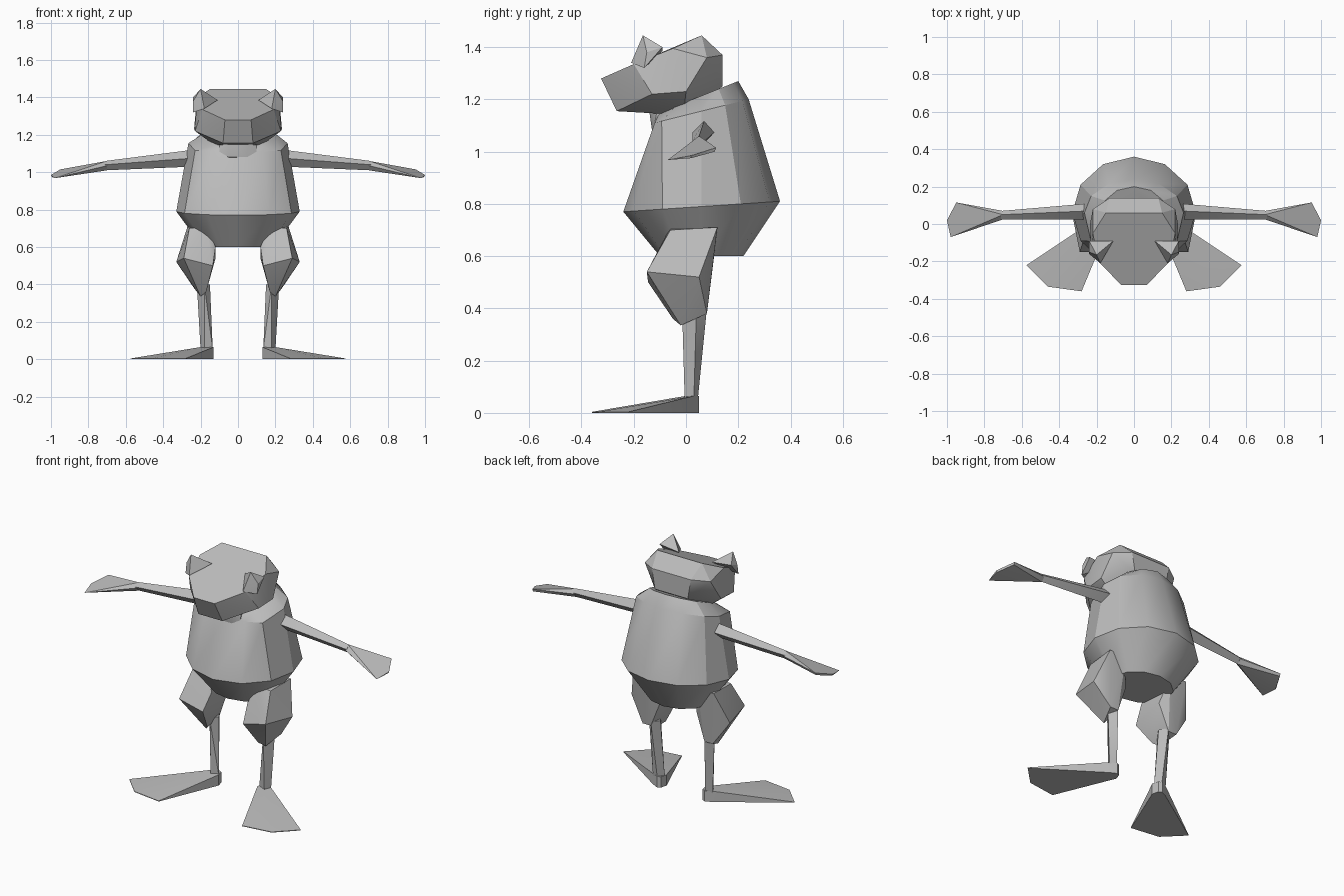
import bpy, bmesh, math

grey = bpy.data.materials.new("grey")
grey.diffuse_color = (0.5, 0.5, 0.5, 1)


def finish(bm, name, mirror=False):
    bmesh.ops.recalc_face_normals(bm, faces=bm.faces)
    me = bpy.data.meshes.new(name)
    bm.to_mesh(me)
    bm.free()
    ob = bpy.data.objects.new(name, me)
    bpy.context.collection.objects.link(ob)
    me.materials.append(grey)
    if mirror:
        ob.modifiers.new("mirror", "MIRROR")
    bpy.ops.object.select_all(action="DESELECT")
    ob.select_set(True)
    bpy.context.view_layer.objects.active = ob
    bpy.ops.object.shade_smooth_by_angle(angle=math.radians(30))
    return ob


def hull(name, pts, pair=False):
    """Faceted solid round a few corners; a pair is mirrored, otherwise the corners are."""
    if not pair:
        pts = pts + [(-x, y, z) for x, y, z in pts if x]
    bm = bmesh.new()
    for p in pts:
        bm.verts.new(p)
    res = bmesh.ops.convex_hull(bm, input=bm.verts)
    junk = [v for v in bm.verts if not v.link_faces]
    bmesh.ops.delete(bm, geom=junk, context="VERTS")
    bmesh.ops.dissolve_limit(bm, angle_limit=math.radians(4), verts=bm.verts, edges=bm.edges)
    return finish(bm, name, pair)


# Torso: tilted twelve-sided rings (half width, front y, back y, front z, back z, chest flatness)
rings = [(0.19, -0.10, 0.22, 0.60, 0.60, 1.0),
         (0.33, -0.24, 0.36, 0.77, 0.81, 1.0),
         (0.265, -0.12, 0.24, 1.11, 1.20, 1.7),
         (0.18, -0.10, 0.20, 1.15, 1.27, 1.2)]
bm = bmesh.new()
loops = []
for rx, y0, y1, z0, z1, flat in rings:
    loop = []
    for i in range(12):
        a = i * math.pi / 6
        s = math.sin(a)
        if s < 0:
            s = max(-1, s * flat)
        t = (s + 1) / 2
        loop.append(bm.verts.new((rx * math.cos(a), y0 + (y1 - y0) * t, z0 + (z1 - z0) * t)))
    loops.append(loop)
for a, b in zip(loops, loops[1:]):
    for i in range(12):
        j = (i + 1) % 12
        bm.faces.new((a[i], a[j], b[j], b[i]))
bm.faces.new(loops[0])
bm.faces.new(loops[-1])
finish(bm, "torso")

# Throat under the jaw
hull("throat", [(0.10, -0.11, 1.16), (0.10, -0.12, 1.11), (0.05, -0.14, 1.15),
                (0.05, -0.13, 1.08), (0.05, -0.06, 1.07), (0.10, 0.0, 1.16)])

# Head with broad flat snout
hull("head", [(0.07, -0.325, 1.28), (0.08, -0.265, 1.155), (0.19, -0.20, 1.335),
              (0.22, -0.05, 1.395), (0.15, 0.06, 1.445), (0.23, -0.13, 1.22),
              (0.235, 0.0, 1.23), (0.12, -0.01, 1.14), (0.11, 0.14, 1.25),
              (0.13, 0.14, 1.37), (0.22, 0.08, 1.36)])

# Eye bumps
hull("eyes", [(0.11, -0.09, 1.385), (0.24, -0.09, 1.40), (0.20, -0.165, 1.445),
              (0.18, -0.21, 1.34), (0.24, -0.16, 1.32), (0.24, -0.15, 1.38)], True)

# Arms and paddle hands
hull("arms", [(0.24, 0.07, 1.12), (0.24, 0.11, 1.075), (0.24, 0.065, 1.03), (0.24, 0.025, 1.075),
              (0.71, 0.05, 1.06), (0.71, 0.07, 1.04), (0.71, 0.05, 1.01), (0.71, 0.025, 1.04)], True)
hull("hands", [(0.70, 0.05, 1.06), (0.70, 0.07, 1.035), (0.70, 0.05, 1.01), (0.70, 0.025, 1.035),
               (0.95, 0.115, 1.015), (0.95, 0.11, 1.0), (1.0, 0.02, 0.985),
               (0.98, -0.07, 0.968), (0.995, 0.02, 0.975)], True)

# Thighs
hull("thighs", [(0.17, -0.06, 0.71), (0.26, -0.06, 0.70), (0.12, -0.08, 0.60),
                (0.135, -0.145, 0.50), (0.29, -0.15, 0.54), (0.33, 0.05, 0.52),
                (0.27, 0.12, 0.71), (0.16, 0.12, 0.70), (0.12, 0.07, 0.54),
                (0.17, -0.05, 0.36), (0.20, -0.02, 0.335), (0.235, 0.08, 0.38),
                (0.18, 0.08, 0.38)], True)

# Shins
hull("shins", [(0.15, 0.03, 0.40), (0.18, -0.015, 0.40), (0.22, 0.04, 0.40), (0.18, 0.08, 0.40),
               (0.135, 0.01, 0.05), (0.18, -0.005, 0.05), (0.20, 0.03, 0.05), (0.16, 0.045, 0.05)], True)

# Webbed feet, splayed outward
heel = [(0.13, 0.0), (0.14, 0.04), (0.16, 0.05), (0.20, 0.03)]
hull("feet", [(x, y, z) for x, y in heel for z in (0, 0.065)] +
     [(0.28, -0.36, 0.004), (0.46, -0.335, 0.004), (0.575, -0.22, 0.004),
      (0.28, -0.36, 0), (0.46, -0.335, 0), (0.575, -0.22, 0)], True)
